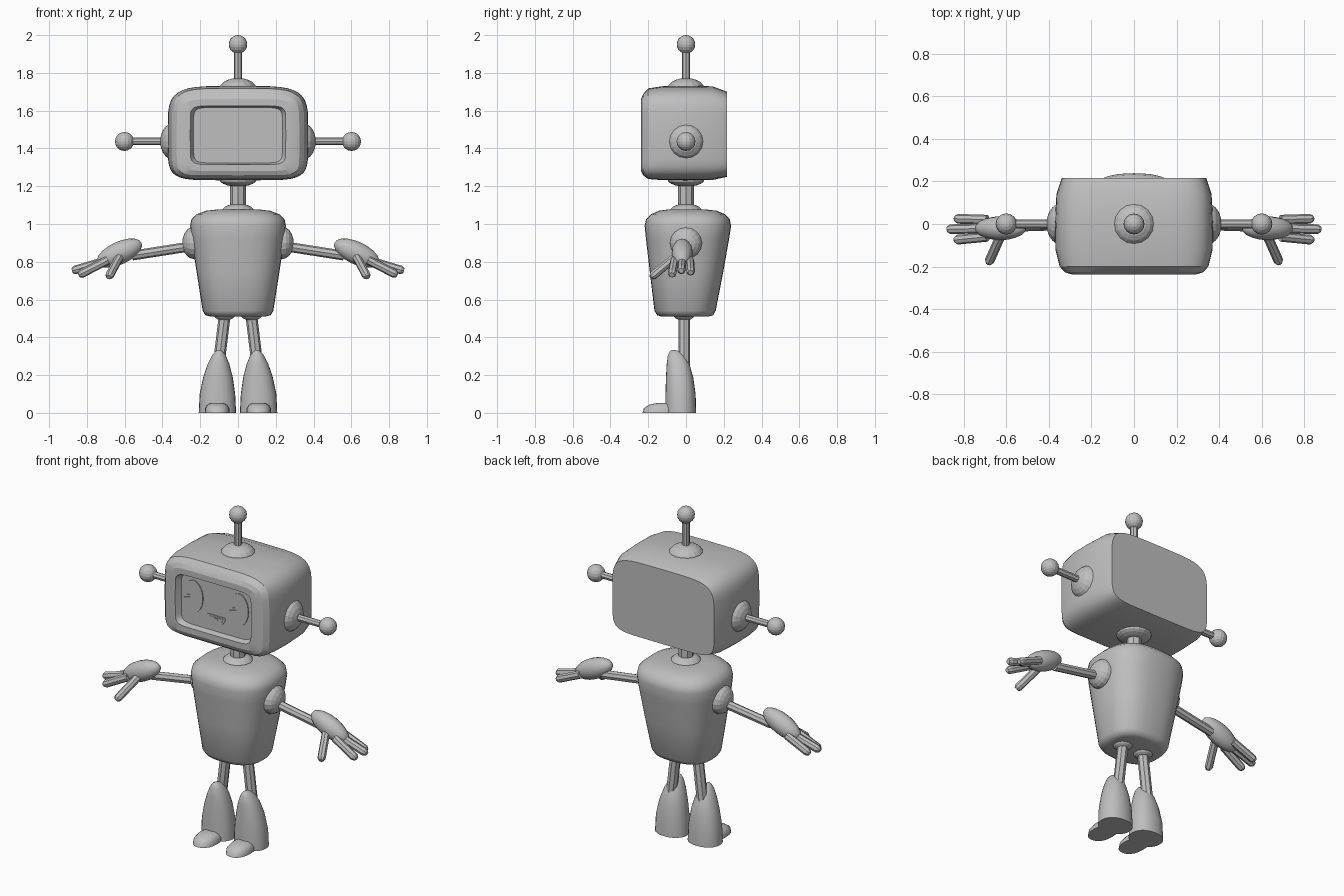
import bpy
import bmesh
from math import cos, sin, pi, radians
from mathutils import Vector, Matrix

cube = bpy.data.objects.get("Cube")
if cube:
    bpy.data.objects.remove(cube, do_unlink=True)

grey = bpy.data.materials.new("plain_grey")
grey.use_nodes = True
grey.diffuse_color = (0.52, 0.52, 0.52, 1)
grey.node_tree.nodes["Principled BSDF"].inputs["Base Color"].default_value = grey.diffuse_color


def finish(name, bm, smooth=None):
    """Turn a bmesh into an object, shaded smooth below the given angle."""
    bmesh.ops.recalc_face_normals(bm, faces=bm.faces)
    mesh = bpy.data.meshes.new(name)
    bm.to_mesh(mesh)
    bm.free()
    mesh.materials.append(grey)
    obj = bpy.data.objects.new(name, mesh)
    bpy.context.collection.objects.link(obj)
    if smooth:
        bpy.ops.object.select_all(action='DESELECT')
        obj.select_set(True)
        bpy.context.view_layer.objects.active = obj
        bpy.ops.object.shade_smooth_by_angle(angle=radians(smooth))
    return obj


def outline(cx, cy, rx, ry, upper=2, lower=None, count=32):
    """Rounded outline; a higher exponent makes it squarer."""
    points = []
    for i in range(count):
        c, s = cos(2 * pi * i / count), sin(2 * pi * i / count)
        power = 2 / (upper if s >= 0 else lower or upper)
        points.append((cx + rx * abs(c) ** power * (1 if c > 0 else -1),
                       cy + ry * abs(s) ** power * (1 if s > 0 else -1)))
    return points


def loft(name, rings, smooth=None):
    """Skin a list of equal rings and cap both ends."""
    bm = bmesh.new()
    loops = [[bm.verts.new(p) for p in ring] for ring in rings]
    n = len(rings[0])
    for a, b in zip(loops, loops[1:]):
        for i in range(n):
            bm.faces.new((a[i], a[(i + 1) % n], b[(i + 1) % n], b[i]))
    bm.faces.new(loops[0])
    bm.faces.new(loops[-1])
    return finish(name, bm, smooth)


def stack(name, levels, power, smooth, count=32):
    """Loft upright outlines given as (z, cx, cy, rx, ry)."""
    loft(name, [[(x, y, z) for x, y in outline(cx, cy, rx, ry, power, count=count)]
                for z, cx, cy, rx, ry in levels], smooth)


def rod(name, start, end, radius, tip=0, sides=8):
    """Straight bar, with an optional chamfered tip."""
    a, b = Vector(start), Vector(end)
    axis = (b - a).normalized()
    turn = axis.to_track_quat('Z', 'Y')
    steps = [(a, radius), (b - axis * tip, radius)]
    if tip:
        steps.append((b, radius * 0.6))
    loft(name, [[p + turn @ Vector((x, y, 0)) for x, y in outline(0, 0, r, r, count=sides)]
                for p, r in steps])


def ball(name, centre, size, axis=(0, 0, 1), smooth=None):
    """Ellipsoid whose local z follows the axis."""
    bm = bmesh.new()
    bmesh.ops.create_uvsphere(bm, u_segments=16, v_segments=10, radius=1)
    turn = Vector(axis).to_track_quat('Z', 'Y').to_matrix().to_4x4()
    bm.transform(Matrix.Translation(centre) @ turn @ Matrix.Diagonal((*size, 1)))
    finish(name, bm, smooth)


def plate(name, points, back, front):
    """Thin painted detail facing the front."""
    loft(name, [[(x, y, z) for x, z in points] for y in (back, front)])


# Head shell, face frame and sunken screen: y, half width, middle z, half height, exponents
head = [(0.217, 0.34, 1.475, 0.225, 5, 7),
        (0.14, 0.365, 1.481, 0.248, 4.5, 6),
        (0.0, 0.372, 1.481, 0.25, 4.5, 6),
        (-0.12, 0.37, 1.481, 0.249, 4.5, 6),
        (-0.2, 0.35, 1.478, 0.24, 5, 7),
        (-0.227, 0.325, 1.473, 0.215, 6, 9),
        (-0.238, 0.29, 1.471, 0.19, 8, 10),
        (-0.238, 0.253, 1.47, 0.156, 9, 9),
        (-0.205, 0.235, 1.47, 0.147, 9, 9)]
loft("head", [[(x, y, z) for x, z in outline(0, zc, hx, hz, up, low, 40)]
              for y, hx, zc, hz, up, low in head], 20)

# Face details
for side, x in (("left", 0.152), ("right", -0.152)):
    eye = [(x + 0.064 * cos(radians(t)), 1.497 + 0.096 * sin(radians(t)))
           for t in range(-168, 169, 12)]
    eye += [(x - 0.018, 1.505), (x - 0.042, 1.497), (x - 0.014, 1.488)]
    plate(side + "_eye", eye, -0.204, -0.211)


def smile(size):
    return [(size * cos(pi * i / 12), 1.419 - (0.062 - size) / 2 - size * 0.9 * sin(pi * i / 12))
            for i in range(13)]


plate("mouth", smile(0.062), -0.204, -0.209)
plate("mouth_inside", smile(0.045), -0.208, -0.212)
plate("tongue", outline(0, 1.391, 0.016, 0.015, count=12), -0.211, -0.214)

# Antenna and neck
ball("antenna_base", (0, 0, 1.718), (0.096, 0.096, 0.055))
rod("antenna_stem", (0, 0, 1.74), (0, 0, 1.93), 0.021)
ball("antenna_tip", (0, 0, 1.951), (0.049, 0.049, 0.049))
ball("neck_top", (0, 0, 1.235), (0.098, 0.098, 0.037))
rod("neck", (0, 0, 1.08), (0, 0, 1.23), 0.042)
ball("neck_base", (0, 0, 1.068), (0.085, 0.085, 0.04))

# Torso: tapered and rounded
stack("torso", [(0.51, 0, -0.005, 0.145, 0.125), (0.517, 0, -0.005, 0.172, 0.148),
                (0.54, 0, -0.005, 0.187, 0.162), (0.75, 0, 0.003, 0.22, 0.195),
                (0.92, 0, 0.008, 0.246, 0.22), (0.99, 0, 0.01, 0.254, 0.229),
                (1.025, 0, 0.01, 0.247, 0.222), (1.052, 0, 0.01, 0.218, 0.196),
                (1.07, 0, 0.01, 0.17, 0.153), (1.077, 0, 0.005, 0.11, 0.1)], 2.6, 50)

# Paired parts
for side, s in (("left_", 1), ("right_", -1)):
    # Ear
    ball(side + "ear_base", (s * 0.345, 0, 1.437), (0.096, 0.096, 0.067), (s, 0, 0))
    rod(side + "ear_stem", (s * 0.37, 0, 1.437), (s * 0.58, 0, 1.437), 0.02)
    ball(side + "ear_tip", (s * 0.601, 0, 1.437), (0.05, 0.05, 0.05))

    # Arm and hand
    ball(side + "shoulder", (s * 0.235, 0, 0.9), (0.085, 0.085, 0.06), (s, 0, 0))
    rod(side + "arm", (s * 0.24, 0, 0.883), (s * 0.56, -0.01, 0.833), 0.026)
    ball(side + "palm", (s * 0.628, -0.02, 0.846), (0.056, 0.06, 0.13), (s * 0.9, 0, -0.42), 40)
    for label, y, reach, tip_z in (("back", 0.025, 0.843, 0.742), ("middle", -0.025, 0.878, 0.752),
                                   ("front", -0.075, 0.843, 0.73)):
        rod(side + label + "_finger", (s * 0.69, y * 0.8, 0.808), (s * reach, y, tip_z),
            0.023, 0.015)
    rod(side + "thumb", (s * 0.625, -0.05, 0.83), (s * 0.685, -0.185, 0.718), 0.023, 0.015)

    # Leg, boot and toe cap
    ball(side + "hip", (s * 0.072, -0.01, 0.52), (0.056, 0.056, 0.032))
    rod(side + "leg", (s * 0.07, -0.01, 0.52), (s * 0.104, -0.01, 0.24), 0.031)
    stack(side + "boot", [(0, s * 0.109, -0.028, 0.099, 0.082), (0.1, s * 0.109, -0.029, 0.094, 0.08),
                          (0.19, s * 0.106, -0.034, 0.078, 0.072), (0.26, s * 0.103, -0.042, 0.057, 0.06),
                          (0.305, s * 0.101, -0.052, 0.036, 0.044), (0.325, s * 0.1, -0.06, 0.02, 0.026),
                          (0.333, s * 0.1, -0.066, 0.007, 0.01)], 2.2, 45, 24)
    stack(side + "toe_cap", [(0, s * 0.11, -0.13, 0.066, 0.1), (0.025, s * 0.11, -0.128, 0.064, 0.095),
                             (0.043, s * 0.11, -0.12, 0.052, 0.075),
                             (0.053, s * 0.11, -0.11, 0.03, 0.04)], 2.3, 45, 20)
